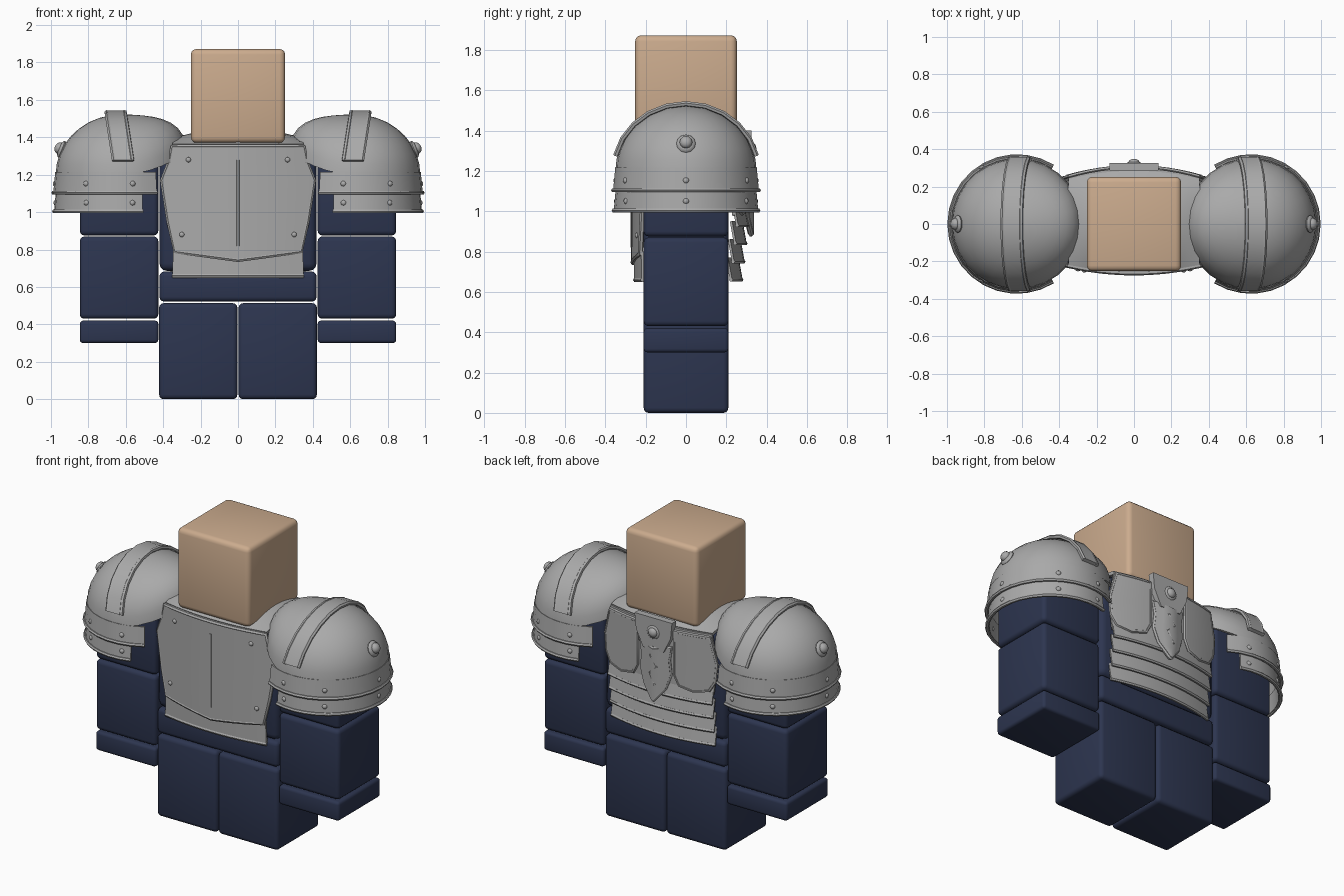
import bpy, bmesh, math
from mathutils import Vector

if "Cube" in bpy.data.objects:
    bpy.data.objects.remove(bpy.data.objects["Cube"])


def material(name, rgb):
    m = bpy.data.materials.new(name)
    m.diffuse_color = (*rgb, 1)
    m.use_nodes = True
    m.node_tree.nodes["Principled BSDF"].inputs["Base Color"].default_value = m.diffuse_color
    return m


NAVY = material("navy cloth", (0.026, 0.036, 0.08))
SKIN = material("skin", (0.60, 0.41, 0.27))
STEEL = material("steel", (0.40, 0.40, 0.40))


def finish(ob, mat, mirror=False, angle=35):
    """Colour, optionally mirror across x, apply modifiers and shade."""
    ob.data.materials.append(mat)
    if mirror:
        ob.modifiers.new("mirror", 'MIRROR').use_clip = False
    bpy.ops.object.select_all(action='DESELECT')
    ob.select_set(True)
    bpy.context.view_layer.objects.active = ob
    bpy.ops.object.convert(target='MESH')
    bpy.ops.object.shade_smooth_by_angle(angle=math.radians(angle))


def new_object(name, data):
    ob = bpy.data.objects.new(name, data)
    bpy.context.collection.objects.link(ob)
    return ob


def block(name, lo, hi, mat, bevel=0.025, mirror=False):
    bm = bmesh.new()
    bmesh.ops.create_cube(bm, size=1)
    for v in bm.verts:
        v.co = [(a + b) / 2 + c * (b - a) for a, b, c in zip(lo, hi, v.co)]
    me = bpy.data.meshes.new(name)
    bm.to_mesh(me)
    bm.free()
    ob = new_object(name, me)
    b = ob.modifiers.new("bevel", 'BEVEL')
    b.width, b.segments = bevel, 3
    finish(ob, mat, mirror)


def sheet(name, fn, nu, nv, thick, mirror=False):
    """Thick curved plate from a surface function of u, v in 0..1."""
    verts = [fn(i / nu, j / nv) for j in range(nv + 1) for i in range(nu + 1)]
    w = nu + 1
    faces = [(j * w + i, j * w + i + 1, j * w + w + i + 1, j * w + w + i)
             for j in range(nv) for i in range(nu)]
    me = bpy.data.meshes.new(name)
    me.from_pydata(verts, [], faces)
    bm = bmesh.new()
    bm.from_mesh(me)
    bmesh.ops.remove_doubles(bm, verts=bm.verts, dist=1e-4)
    bm.to_mesh(me)
    bm.free()
    ob = new_object(name, me)
    s = ob.modifiers.new("thickness", 'SOLIDIFY')
    s.thickness, s.offset = thick, 0
    finish(ob, STEEL, mirror)


def tube(name, pts, r, closed=False, mirror=False):
    cu = bpy.data.curves.new(name, 'CURVE')
    cu.dimensions = '3D'
    cu.bevel_depth, cu.bevel_resolution, cu.use_fill_caps = r, 1, True
    sp = cu.splines.new('POLY')
    sp.points.add(len(pts) - 1)
    for p, co in zip(sp.points, pts):
        p.co = (*co, 1)
    sp.use_cyclic_u = closed
    finish(new_object(name, cu), STEEL, mirror, 50)


def rim(name, fn, nu, nv, r, mirror=False):
    """Raised border around the four edges of a sheet."""
    pts = [fn(i / nu, 0) for i in range(nu)] + [fn(1, j / nv) for j in range(nv)]
    pts += [fn(1 - i / nu, 1) for i in range(nu)] + [fn(0, 1 - j / nv) for j in range(nv)]
    tube(name, pts, r, True, mirror)


def stud(name, pos, direction, r, flat=0.7, mirror=False):
    bm = bmesh.new()
    bmesh.ops.create_uvsphere(bm, u_segments=12, v_segments=8, radius=r)
    q = Vector(direction).to_track_quat('Z', 'Y')
    for v in bm.verts:
        v.co.z *= flat
        v.co = q @ v.co + Vector(pos)
    me = bpy.data.meshes.new(name)
    bm.to_mesh(me)
    bm.free()
    finish(new_object(name, me), STEEL, mirror)


def plate_fn(rows, depth):
    """Rows of (left x, right x, edge z, middle z), draped on y = depth(x, z)."""
    def fn(u, v):
        t = v * (len(rows) - 1)
        k = min(int(t + 1e-6), len(rows) - 2)
        a, b, ze, zc = [p + (q - p) * (t - k) for p, q in zip(rows[k], rows[k + 1])]
        x = a + (b - a) * u
        z = ze + (zc - ze) * (1 - abs(2 * u - 1))
        return (x, depth(x, z), z)
    return fn


# Blocky body
block("leg", (0.003, -0.21, 0), (0.422, 0.21, 0.513), NAVY, mirror=True)
block("pelvis", (-0.42, -0.21, 0.522), (0.42, 0.21, 0.682), NAVY)
block("torso", (-0.42, -0.21, 0.686), (0.42, 0.21, 1.36), NAVY, 0.04)
block("hand", (0.426, -0.21, 0.30), (0.846, 0.21, 0.42), NAVY, 0.018, True)
block("lower_arm", (0.426, -0.21, 0.43), (0.846, 0.21, 0.87), NAVY, mirror=True)
block("upper_arm", (0.426, -0.21, 0.875), (0.846, 0.21, 1.32), NAVY, mirror=True)
block("head", (-0.252, -0.252, 1.37), (0.252, 0.252, 1.872), SKIN, 0.03)


# Breastplate with border, centre ridge and rivets
def front(x, z):
    return -0.262 + 0.32 * x * x


chest = plate_fn([(-0.35, 0.35, 1.35, 1.35), (-0.365, 0.365, 1.27, 1.27),
                  (-0.405, 0.405, 1.17, 1.17), (-0.37, 0.37, 0.95, 0.93),
                  (-0.335, 0.335, 0.79, 0.745)], front)
sheet("breastplate", chest, 12, 4, 0.02)
rim("breastplate_border", chest, 12, 4, 0.013)
tube("breastplate_ridge", [(0, -0.268, 0.82), (0, -0.268, 1.28)], 0.009)
for x, z in [(0.265, 1.28), (0.30, 0.88)]:
    stud("breastplate_rivet", (x, front(x, z) - 0.01, z), (0, -1, 0), 0.014, mirror=True)

# Waist belt below the breastplate
belt = plate_fn([(-0.345, 0.345, 0.80, 0.80), (-0.35, 0.35, 0.66, 0.66)],
                lambda x, z: -0.25 + 0.3 * x * x)
sheet("front_belt", belt, 12, 1, 0.016)
tube("front_belt_edge", [belt(i / 12, 1) for i in range(13)], 0.013)

# Overlapping bands across the lower back
for i in range(4):
    z = 0.66 + 0.09 * i

    def back_band(u, v, z=z, i=i):
        x = (2 * u - 1) * 0.36
        return (x, 0.255 + 0.01 * i + 0.02 * (1 - v) - 0.4 * x * x, z + 0.11 * v)
    sheet("back_band", back_band, 12, 1, 0.012)
    tube("back_band_edge", [back_band(j / 12, 0) for j in range(13)], 0.010)


# Upper back shell with two framed panels
def back(x, z):
    return 0.29 - 0.42 * x * x


sheet("back_shell", plate_fn([(-0.35, 0.35, 1.36, 1.36), (-0.38, 0.38, 1.18, 1.18),
                              (-0.36, 0.36, 0.98, 0.94)], back), 12, 2, 0.016)
panel = plate_fn([(0.13, 0.345, 1.34, 1.34), (0.13, 0.385, 1.18, 1.18),
                  (0.13, 0.375, 1.07, 1.07), (0.16, 0.34, 1.01, 0.99)],
                 lambda x, z: back(x, z) + 0.015)
sheet("back_panel", panel, 6, 3, 0.016, True)
rim("back_panel_border", panel, 6, 3, 0.011, True)

# Neck bracket, round boss and cracked shield on the back
sheet("neck_bracket", plate_fn([(-0.13, 0.13, 1.40, 1.40), (-0.12, 0.12, 1.30, 1.30),
                                (-0.07, 0.07, 1.20, 1.20)], lambda x, z: 0.305), 4, 2, 0.04)
stud("back_boss_ring", (0, 0.322, 1.31), (0, 1, 0), 0.045, 0.25)
stud("back_boss", (0, 0.328, 1.31), (0, 1, 0), 0.03, 0.7)
shield = plate_fn([(-0.105, 0.105, 1.23, 1.21), (-0.09, 0.09, 1.15, 1.15),
                   (-0.10, 0.10, 1.06, 1.04), (-0.07, 0.07, 0.97, 0.94),
                   (-0.006, 0.006, 0.89, 0.885)], lambda x, z: 0.322 - 0.3 * abs(x))
sheet("shield", shield, 4, 4, 0.03)
rim("shield_border", shield, 4, 4, 0.012)
tube("shield_crack", [(x, 0.334 - 0.3 * abs(x), z) for x, z in
                      [(0.02, 1.17), (-0.025, 1.10), (0.025, 1.06), (-0.015, 0.98)]], 0.008)


# Shoulder yoke joining chest and back
def yoke(u, v):
    x, y = (2 * u - 1) * 0.35, -0.25 + 0.53 * v
    bow = 1 - (2 * v - 1) ** 2
    y += (0.28 if v < 0.5 else -0.35) * x * x * abs(2 * v - 1)
    return (x, y, 1.355 + 0.075 * bow - 0.05 * bow * (abs(x) / 0.35) ** 3)


sheet("shoulder_yoke", yoke, 12, 10, 0.02)

# Shoulder guards: dome raised on its inner side
CX = 0.625


def dome(u, v):
    a, b = 2 * math.pi * u, math.pi / 2 * v
    dx, dy = 0.343 * math.cos(a) * math.cos(b), 0.343 * math.sin(a) * math.cos(b)
    lift = 1.0 * dx * dx if dx < 0 else 0
    return (CX + dx, dy, 1.20 + 0.315 * math.sin(b) + lift)


sheet("shoulder_dome", dome, 28, 9, 0.014, True)


def band_fn(half, r0, r1, z0, z1):
    def fn(u, v):
        a = math.radians(half * (2 * u - 1))
        r = r0 + (r1 - r0) * v
        return (CX + r * math.cos(a), r * math.sin(a), z0 + (z1 - z0) * v)
    return fn


# Two flared bands under each dome, open towards the body
for half, r0, r1, z0, z1 in [(122, 0.356, 0.345, 1.10, 1.215), (109, 0.352, 0.342, 1.0, 1.11)]:
    band = band_fn(half, r0, r1, z0, z1)
    sheet("shoulder_band", band, 20, 1, 0.014, True)
    tube("shoulder_band_edge", [band_fn(half, r0 + 0.006, r1, z0 + 0.004, z1)(i / 20, 0)
                                for i in range(21)], 0.011, mirror=True)
    for deg in (-100, -58, 0, 58, 100):
        p = band(0.5 + deg / (2 * half), 0.45)
        stud("shoulder_rivet", (p[0], p[1], p[2]),
             (p[0] - CX, p[1], 0), 0.016, 0.9, True)


# Crest strap over each dome
def crest(u, v):
    a = math.radians(77) * (2 * v - 1)
    z = 1.20 + 0.333 * math.cos(a)
    x = 0.615 + 0.04 * (z - 1.28) / 0.26 + (u - 0.5) * 0.095
    return (x, 0.358 * math.sin(a), z)


sheet("crest_strap", crest, 1, 10, 0.02, True)
for u in (0, 1):
    tube("crest_edge", [crest(u, j / 10) for j in range(11)], 0.013, mirror=True)

# Round boss on the outside of each dome
stud("dome_boss_ring", (0.942, 0, 1.335), (1, 0, 0.4), 0.048, 0.4, True)
stud("dome_boss", (0.955, 0, 1.342), (1, 0, 0.4), 0.032, 0.8, True)
